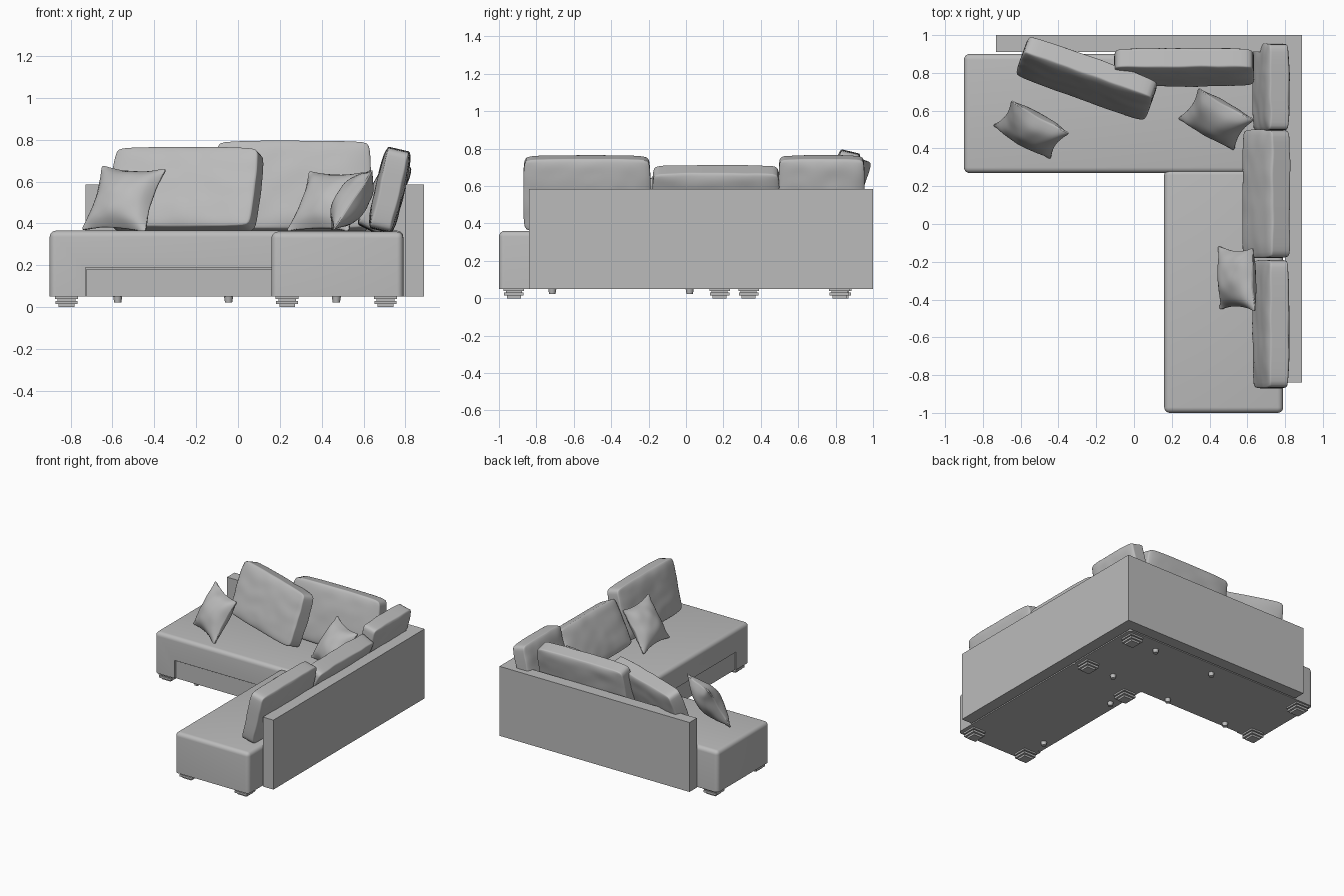
import bpy, bmesh
from mathutils import Vector, Matrix, noise

if "Cube" in bpy.data.objects:
    bpy.data.objects.remove(bpy.data.objects["Cube"], do_unlink=True)

grey = bpy.data.materials.new("grey_fabric")
grey.use_nodes = True
grey.diffuse_color = (0.5, 0.5, 0.5, 1)
grey.node_tree.nodes["Principled BSDF"].inputs["Base Color"].default_value = (0.5, 0.5, 0.5, 1)


def finish(name, bm):
    """Turn a bmesh into a named grey object."""
    bmesh.ops.recalc_face_normals(bm, faces=bm.faces)
    mesh = bpy.data.meshes.new(name)
    bm.to_mesh(mesh)
    bm.free()
    mesh.materials.append(grey)
    obj = bpy.data.objects.new(name, mesh)
    bpy.context.collection.objects.link(obj)
    return obj


def activate(obj):
    bpy.ops.object.select_all(action='DESELECT')
    obj.select_set(True)
    bpy.context.view_layer.objects.active = obj


def add_box(bm, low, high):
    low, high = Vector(low), Vector(high)
    matrix = Matrix.Translation((low + high) / 2) @ Matrix.Diagonal((*(high - low), 1))
    return bmesh.ops.create_cube(bm, size=1, matrix=matrix)


def box(name, low, high):
    bm = bmesh.new()
    add_box(bm, low, high)
    return finish(name, bm)


def seat(name, low, high, cut_low, cut_high):
    """Rounded seat block with a shallow drawer recess."""
    bm = bmesh.new()
    add_box(bm, low, high)
    edges = [e for e in bm.edges if max(v.co.z for v in e.verts) > 0.3]
    bmesh.ops.bevel(bm, geom=edges, offset=0.03, segments=5, profile=0.5, affect='EDGES')
    obj = finish(name, bm)
    cutter = box("drawer_cutter", cut_low, cut_high)
    cutter.hide_render = True
    mod = obj.modifiers.new("recess", 'BOOLEAN')
    mod.operation = 'DIFFERENCE'
    mod.solver = 'EXACT'
    mod.object = cutter
    activate(obj)
    bpy.ops.object.modifier_apply(modifier=mod.name)
    bpy.data.objects.remove(cutter, do_unlink=True)
    activate(obj)
    bpy.ops.object.shade_smooth_by_angle()


def soft_block(name, centre, across, up, thick, pillow=False):
    """Cushion spanned by two edge vectors; a pillow has pinched edges and pointed corners."""
    across, up = Vector(across), Vector(up)
    normal = across.cross(up).normalized() * thick
    bm = bmesh.new()
    bmesh.ops.create_cube(bm, size=2)
    bmesh.ops.subdivide_edges(bm, edges=bm.edges[:], cuts=11, use_grid_fill=True)
    for vert in bm.verts:
        u, v, w = vert.co
        bulge = max(0, (1 - u * u) * (1 - v * v))
        if pillow:
            w *= 0.05 + 0.95 * bulge ** 0.6
            u, v = u * (1 - 0.14 * (1 - v * v)), v * (1 - 0.14 * (1 - u * u))
        else:
            w *= 0.72 + 0.28 * bulge ** 0.4
            u, v = u * (0.97 + 0.03 * (1 - v ** 4)), v * (0.96 + 0.04 * (1 - u ** 4))
        place = Vector(centre) + (across * u + up * v + normal * w) / 2
        # gentle wrinkles in the cloth
        place += normal.normalized() * noise.noise(place * 13) * 0.008
        vert.co = place
    obj = finish(name, bm)
    sub = obj.modifiers.new("soften", 'SUBSURF')
    sub.levels = sub.render_levels = 1
    activate(obj)
    bpy.ops.object.shade_smooth()


# Seat blocks in an L shape, with drawer fronts in the inner faces
seat("long_seat", (-0.9, 0.27, 0.05), (0.79, 0.9, 0.365), (-0.73, 0.2, 0), (0.16, 0.295, 0.188))
seat("short_seat", (0.16, -1, 0.05), (0.79, 0.29, 0.36), (0.1, -0.84, 0), (0.185, 0.27, 0.188))
box("long_drawer", (-0.725, 0.278, 0.05), (0.18, 0.3, 0.183))
box("short_drawer", (0.168, -0.835, 0.05), (0.19, 0.28, 0.183))

# Low walls behind the seats
box("side_wall", (0.8, -0.84, 0.05), (0.89, 1, 0.585))
box("back_wall", (-0.73, 0.91, 0.05), (0.8, 1, 0.585))

# Stepped square feet
steps = ((0.11, 0.038, 0.052), (0.085, 0.03, 0.038), (0.105, 0.014, 0.03), (0.075, 0, 0.014))
feet = ((-0.82, 0.335), (-0.82, 0.83), (0.235, 0.18), (0.235, -0.92),
        (0.705, -0.92), (0.705, 0.335), (0.705, 0.82))
for x, y in feet:
    bm = bmesh.new()
    for width, bottom, top in steps:
        h = width / 2
        add_box(bm, (x - h, y - h, bottom), (x + h, y + h, top))
    finish("stepped_foot", bm)

# Small round support pegs
pegs = ((0.47, 0.8), (-0.045, 0.8), (0.47, 0.33), (-0.045, 0.32),
        (-0.575, 0.32), (0.235, 0.02), (0.235, -0.715))
for x, y in pegs:
    bm = bmesh.new()
    bmesh.ops.create_cone(bm, cap_ends=True, segments=16, radius1=0.017, radius2=0.022,
                          depth=0.03, matrix=Matrix.Translation((x, y, 0.037)))
    activate(finish("support_peg", bm))
    bpy.ops.object.shade_smooth_by_angle()

# Leaning back cushions
soft_block("side_cushion_front", (0.725, -0.53, 0.56), (0, 0.68, 0), (0.09, 0, 0.39), 0.14)
soft_block("side_cushion_middle", (0.7, 0.16, 0.53), (0, 0.68, 0), (0.16, 0, 0.32), 0.15)
soft_block("side_cushion_corner", (0.725, 0.725, 0.56), (0, 0.46, 0), (0.09, 0, 0.39), 0.14)
soft_block("back_cushion", (0.265, 0.83, 0.575), (0.74, 0, 0), (0, 0.1, 0.42), 0.14)
soft_block("loose_cushion", (-0.25, 0.77, 0.56), (0.69, -0.245, 0), (0.045, 0.13, 0.38), 0.14)

# Throw pillows
soft_block("throw_pillow_right", (-0.545, 0.5, 0.515), (0.31, -0.175, -0.015),
           (0.1, 0.135, 0.31), 0.17, True)
soft_block("throw_pillow_corner", (0.435, 0.555, 0.505), (0.3, -0.17, 0),
           (0.11, 0.165, 0.29), 0.17, True)
soft_block("throw_pillow_front", (0.545, -0.29, 0.51), (0.01, -0.34, 0),
           (0.19, -0.01, 0.29), 0.16, True)
